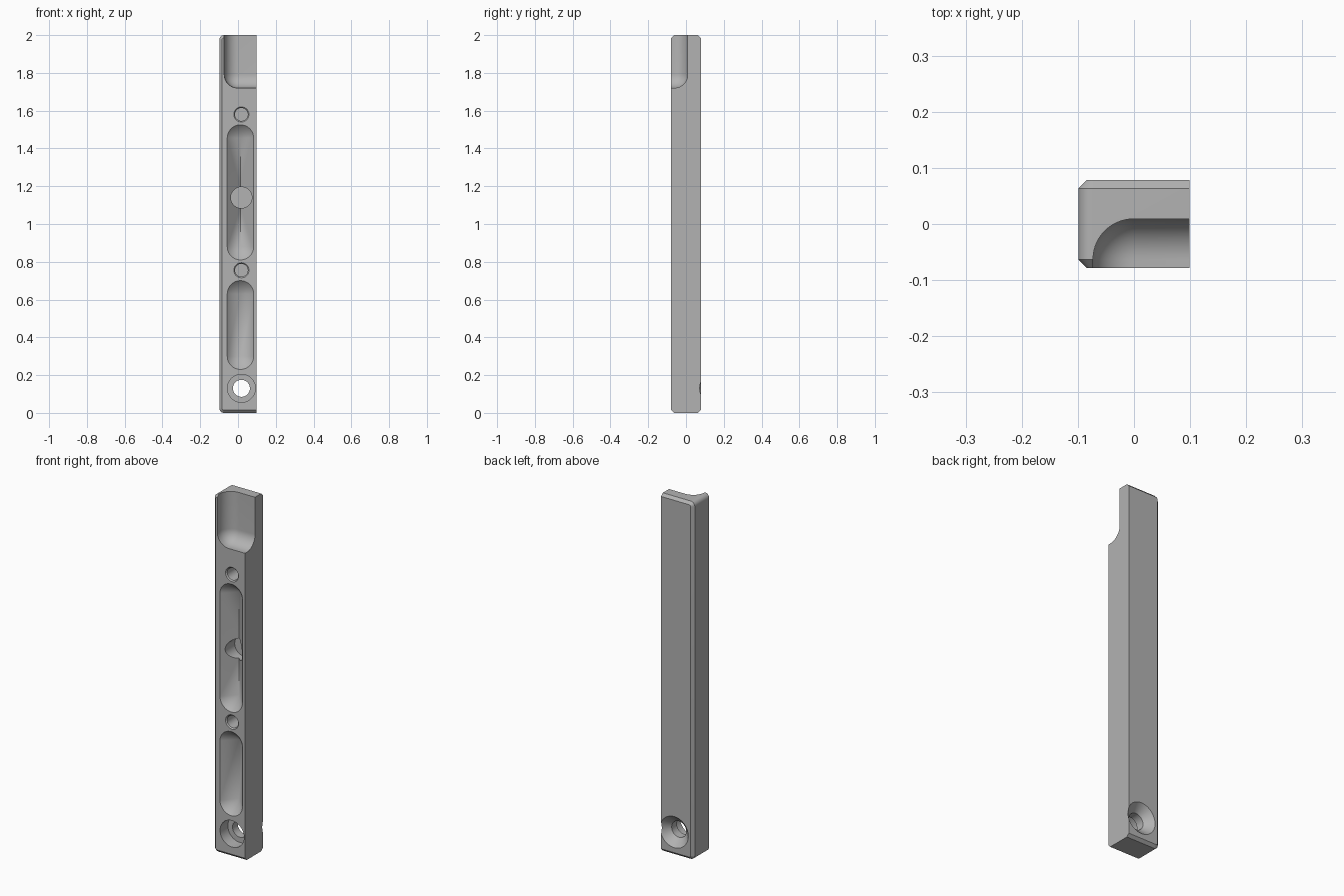
import bpy, bmesh
from math import sin, cos, pi
from mathutils import Vector

cube = bpy.data.objects.get("Cube")
if cube:
    bpy.data.objects.remove(cube, do_unlink=True)

W, D, H = 0.099, 0.0785, 2.0   # half width, half depth, height
CHAMFER, CORNER = 0.015, 0.025
HOLE_X, SLOT_X = 0.018, 0.013

grey = bpy.data.materials.new("plain grey")
grey.use_nodes = True
grey.diffuse_color = (0.45, 0.45, 0.45, 1)
grey.node_tree.nodes["Principled BSDF"].inputs["Base Color"].default_value = (0.45, 0.45, 0.45, 1)


def to_object(name, bm):
    bmesh.ops.recalc_face_normals(bm, faces=bm.faces)
    mesh = bpy.data.meshes.new(name)
    bm.to_mesh(mesh)
    bm.free()
    mesh.materials.append(grey)
    obj = bpy.data.objects.new(name, mesh)
    bpy.context.collection.objects.link(obj)
    return obj


def loft(name, rings):
    """Skin a row of matching closed rings and cap both ends."""
    bm = bmesh.new()
    loops = [[bm.verts.new(p) for p in ring] for ring in rings]
    n = len(loops[0])
    for a, b in zip(loops, loops[1:]):
        for i in range(n):
            j = (i + 1) % n
            bm.faces.new((a[i], a[j], b[j], b[i]))
    bm.faces.new(loops[0])
    bm.faces.new(loops[-1])
    return to_object(name, bm)


def body_ring(y, inset):
    """Outline square on the +x side and rounded on the -x side."""
    r = CORNER - inset
    x, low, high = -W + inset + r, inset + r, H - inset - r
    arc = [i * pi / 16 for i in range(9)]
    ring = [(W, y, inset), (W, y, H - inset)]
    ring += [(x - r * sin(a), y, high + r * cos(a)) for a in arc]
    ring += [(x - r * cos(a), y, low - r * sin(a)) for a in arc]
    return ring


def turned_cutter(name, z, profile, sides=64):
    """Cutter turned about the y axis from (y, radius) pairs."""
    angles = [2 * pi * i / sides for i in range(sides)]
    return loft(name, [[(HOLE_X + r * cos(a), y, z + r * sin(a)) for a in angles]
                       for y, r in profile])


def slot_cutter(name, low, high, radius=0.07, over=0.01):
    """V-shaped groove with conical ends."""
    bm = bmesh.new()
    r = radius + over
    for z, turn in ((high - radius, 0), (low + radius, pi)):
        for i in range(33):
            a = turn + pi * i / 32
            bm.verts.new((SLOT_X + r * cos(a), -D - over, z + r * sin(a)))
        bm.verts.new((SLOT_X, -D + radius, z))
    bmesh.ops.convex_hull(bm, input=bm.verts)
    bmesh.ops.dissolve_limit(bm, angle_limit=0.001, verts=bm.verts, edges=bm.edges)
    return to_object(name, bm)


def pocket_cutter(name):
    """Round-cornered block open to the front, top and +x side."""
    bm = bmesh.new()
    bmesh.ops.create_cube(bm, size=1)
    low, high = Vector((-0.073, -0.5, 1.72)), Vector((0.5, 0.009, 2.5))
    for v in bm.verts:
        v.co = [low[i] if v.co[i] < 0 else high[i] for i in range(3)]
    bmesh.ops.bevel(bm, geom=bm.edges[:], offset=0.072, segments=14,
                    profile=0.5, affect='EDGES')
    return to_object(name, bm)


# Chamfered bar
bar = loft("bar", [body_ring(-D, CHAMFER), body_ring(CHAMFER - D, 0),
                   body_ring(D - CHAMFER, 0), body_ring(D, CHAMFER)])

# Pocket, grooves, blind holes and the through hole
cutters = [
    pocket_cutter("pocket_cutter"),
    slot_cutter("upper_slot_cutter", 0.81, 1.525),
    slot_cutter("lower_slot_cutter", 0.23, 0.70),
    turned_cutter("centre_hole_cutter", 1.14, [(-0.1, 0.056), (0.025, 0.056)]),
    turned_cutter("through_hole_cutter", 0.13,
                  [(-0.1, 0.074), (-0.01, 0.074), (-0.01, 0.045),
                   (D - 0.042, 0.045), (D + 0.01, 0.097)]),
]
for z in (1.58, 0.755):
    cutters.append(turned_cutter("small_hole_cutter", z, [
        (-D - 0.01, 0.05), (-D + 0.006, 0.034), (0.02, 0.034)]))

for cutter in cutters:
    cutter.hide_render = True
    mod = bar.modifiers.new(cutter.name, 'BOOLEAN')
    mod.operation = 'DIFFERENCE'
    mod.solver = 'EXACT'
    mod.object = cutter

# Bake the cuts into the bar and remove the cutters
bpy.context.view_layer.update()
baked = bpy.data.meshes.new_from_object(
    bar.evaluated_get(bpy.context.evaluated_depsgraph_get()))
bar.modifiers.clear()
bar.data = baked
for cutter in cutters:
    bpy.data.objects.remove(cutter, do_unlink=True)

for obj in bpy.context.selected_objects:
    obj.select_set(False)
bar.select_set(True)
bpy.context.view_layer.objects.active = bar
bpy.ops.object.shade_smooth_by_angle(angle=pi / 6)
